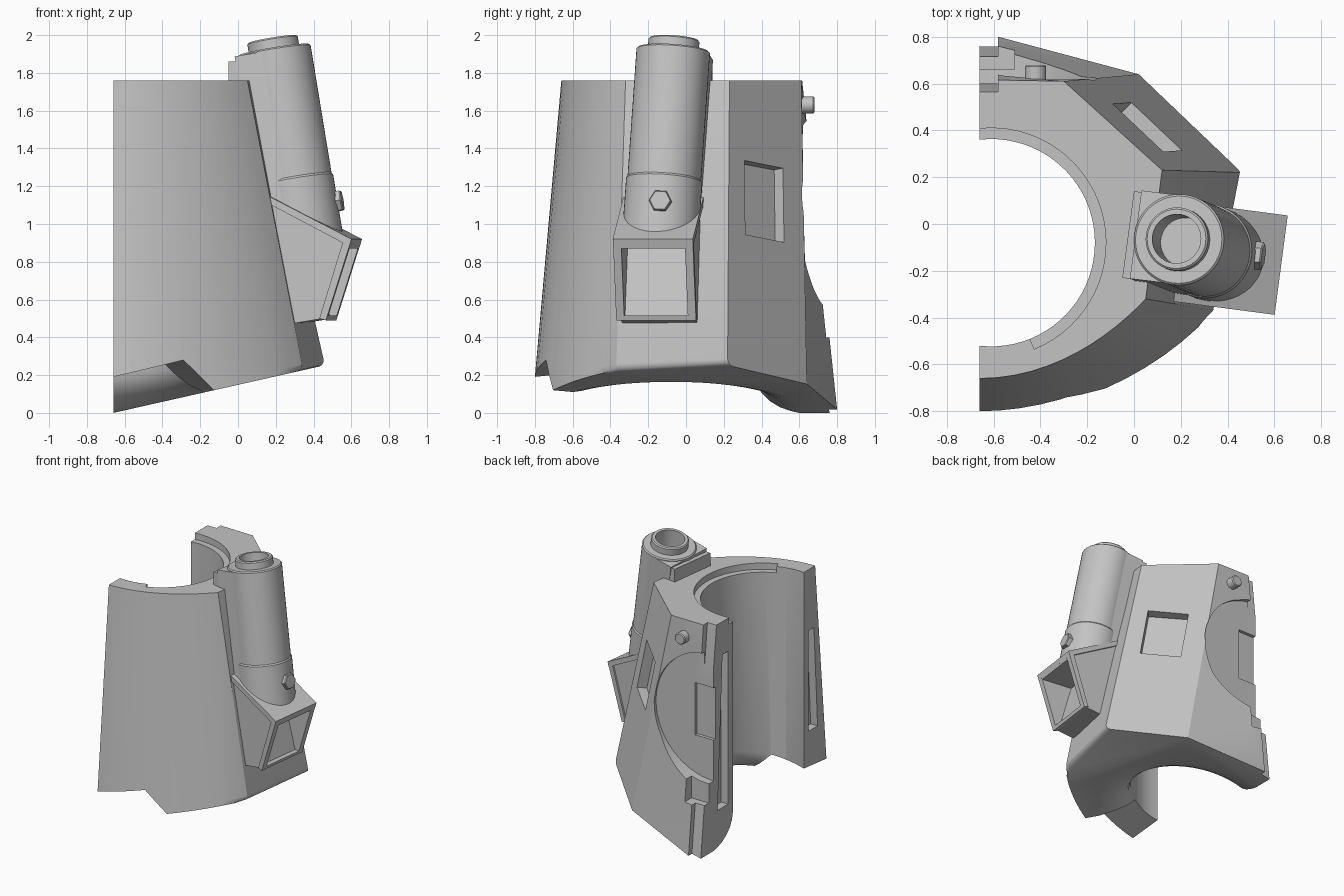
import bpy, bmesh, math
from math import cos, sin, acos, pi
from mathutils import Matrix, Vector
from mathutils.geometry import interpolate_bezier

cube = bpy.data.objects.get("Cube")
if cube:
    bpy.data.objects.remove(cube, do_unlink=True)

GREY = (0.55, 0.55, 0.55, 1)
mat = bpy.data.materials.new("plain grey")
mat.use_nodes = True
mat.diffuse_color = GREY
mat.node_tree.nodes["Principled BSDF"].inputs["Base Color"].default_value = GREY


def finish(name, bm):
    bmesh.ops.recalc_face_normals(bm, faces=bm.faces[:])
    if bm.calc_volume(signed=True) < 0:
        bmesh.ops.reverse_faces(bm, faces=bm.faces[:])
    mesh = bpy.data.meshes.new(name)
    bm.to_mesh(mesh)
    bm.free()
    mesh.materials.append(mat)
    obj = bpy.data.objects.new(name, mesh)
    bpy.context.collection.objects.link(obj)
    return obj


def prism(name, pts, w0, w1, place):
    """Outline pts extruded from w0 to w1; place maps (u, v, w) to space."""
    bm = bmesh.new()
    a = [bm.verts.new(place(u, v, w0)) for u, v in pts]
    b = [bm.verts.new(place(u, v, w1)) for u, v in pts]
    for i in range(len(a)):
        bm.faces.new((a[i - 1], a[i], b[i], b[i - 1]))
    bm.faces.new(a)
    bm.faces.new(b)
    return finish(name, bm)


def box(name, u, v, w, place):
    return prism(name, [(u[0], v[0]), (u[1], v[0]), (u[1], v[1]), (u[0], v[1])], *w, place)


def lathe(name, profile, matrix, n=48):
    """Profile of (radius, height) turned about the local z axis."""
    bm = bmesh.new()
    rings = []
    for r, z in profile:
        if r == 0:
            rings.append([bm.verts.new(matrix @ Vector((0, 0, z)))] * n)
        else:
            rings.append([bm.verts.new(matrix @ Vector((r * cos(2 * pi * i / n), r * sin(2 * pi * i / n), z)))
                          for i in range(n)])
    for a, b in zip(rings, rings[1:]):
        for i in range(n):
            j = (i + 1) % n
            bm.faces.new(list(dict.fromkeys((a[i], a[j], b[j], b[i]))))
    return finish(name, bm)


def volume(mesh):
    bm = bmesh.new()
    bm.from_mesh(mesh)
    v = bm.calc_volume(signed=True)
    bm.free()
    return v


def cut(obj, *cutters):
    """Subtract each cutter, trying another solver if the body is lost."""
    for c in cutters:
        c.hide_render = True
        before, full = obj.data.copy(), volume(obj.data)
        for solver in ('EXACT', 'MANIFOLD', 'FLOAT'):
            mod = obj.modifiers.new("cut", 'BOOLEAN')
            mod.operation = 'DIFFERENCE'
            mod.solver = solver
            mod.object = c
            with bpy.context.temp_override(object=obj, active_object=obj):
                bpy.ops.object.modifier_apply(modifier=mod.name)
            if 0.2 * full < volume(obj.data) < 1.001 * full:
                break
            obj.data = before.copy()


def remove(*objs):
    for o in objs:
        bpy.data.objects.remove(o, do_unlink=True)


def xyz(x, y, z):
    return Vector((x, y, z))


def xz_y(x, z, y):
    return Vector((x, y, z))


def yz_x(y, z, x):
    return Vector((x, y, z))


# ---- shell: outer outline, round inner wall flaring out at the sloping bottom
TOP, EDGE, CX, CY, SLOPE = 1.76, -0.66, -0.61, -0.08, 0.225


def front_curve(*pts):
    return [tuple(p) for p in interpolate_bezier(*[Vector(p) for p in pts], 13)]


def arc_ring(bm, r, height):
    a0, ring = acos((EDGE - CX) / r), []
    for i in range(41):
        x, y = CX + r * cos(a0 * (1 - i / 20)), CY + r * sin(a0 * (1 - i / 20))
        ring.append(bm.verts.new((x, y, TOP if height is None else SLOPE * (x - EDGE) + height)))
    return ring


outer_top = front_curve((EDGE, -0.66), (-0.35, -0.66), (-0.1, -0.48), (0.05, -0.32)) + [
    (0.12, 0.23), (-0.30, 0.61), (-0.58, 0.615), (EDGE, 0.61)]
outer_low = front_curve((EDGE, -0.817), (-0.3, -0.817), (0.08, -0.66), (0.345, -0.37)) + [
    (0.46, 0.22), (0.02, 0.64), (-0.58, 0.80), (EDGE, 0.80)]

bm = bmesh.new()
low = [bm.verts.new((x, y, SLOPE * (x - EDGE))) for x, y in outer_low]
high = [bm.verts.new((x, y, TOP)) for x, y in outer_top]
rings = [arc_ring(bm, r, h) for r, h in
         [(0.68, 0), (0.63, 0.012), (0.58, 0.03), (0.53, 0.06), (0.48, 0.11), (0.455, 0.16), (0.443, 0.22),
          (0.443, None)]]
for a, b in [(low, high)] + list(zip(rings, rings[1:])):
    for i in range(len(a) - 1):
        bm.faces.new((a[i], a[i + 1], b[i + 1], b[i]))
bm.faces.new(low + rings[0])
bm.faces.new(high + rings[-1])
for end, k in ((-1, 0), (0, -1)):
    bm.faces.new([low[end], high[end]] + [r[k] for r in reversed(rings)])
rim = [bm.edges.get((low[i], low[i + 1])) for i in range(13)]
bmesh.ops.bevel(bm, geom=rim, offset=0.035, segments=3, affect='EDGES', profile=0.5)
shell = finish("leg_shell", bm)

# ---- shell cut-outs
n = Vector((0.60, 0.63, 0.13)).normalized()
t = Vector((-0.42, 0.40, -0.08))
t = (t - n * t.dot(n)).normalized()
s = t.cross(n)
slot_mid = Vector((0.058, 0.415, 1.12))
arc = [(CX + 0.49 * cos(a), CY + 0.49 * sin(a)) for a in
       [math.radians(-68 + 170 * i / 32) for i in range(33)]]
disc = [(EDGE + 0.5 * cos(2 * pi * i / 64), 1.05 + 0.5 * sin(2 * pi * i / 64)) for i in range(64)]
cutters = [
    prism("front_notch_cutter", [(-1.2, -0.3), (-1.2, 0.076), (-0.29, 0.28), (-0.11, 0.12), (0.1, -0.3)],
          -1, -0.3, lambda u, v, w: Vector((u - 0.45 * (w + 0.74), w, v))),
    box("side_slot_cutter", (-0.15, 0.15), (-0.2, 0.2), (-0.07, 0.2),
        lambda u, v, w: slot_mid + t * u + s * v + n * w),
    prism("rim_step_cutter", [(CX, CY)] + arc, TOP - 0.05, TOP + 0.1, xyz),
    prism("back_edge_cutter", [(0.56, 1.8), (0.765, -0.05), (1, -0.05), (1, 1.8)], -0.8, -0.582, yz_x),
    prism("back_disc_cutter", disc, 0.60, 1, xz_y),
    box("back_step_cutter", (-0.8, -0.51), (0.40, 0.75), (0.66, 1), xz_y),
    box("back_pocket_cutter", (-0.8, -0.5), (0.87, 1.28), (0.575, 1), xz_y),
    prism("back_end_cutter", [(0.42, 1.5), (0.49, 1.5), (0.55, 0.3), (0.42, 0.3)], -0.8, -0.60, yz_x),
    prism("front_end_cutter", [(-0.58, 1.28), (-0.645, 1.28), (-0.69, 0.49), (-0.58, 0.49)],
          -0.8, -0.60, yz_x),
]
cut(shell, *cutters)
remove(*cutters)

# ---- peg on the back panel
peg = lathe("back_peg", [(0, 0), (0.045, 0), (0.045, 0.088), (0.038, 0.095), (0, 0.095)],
            Matrix.Translation((-0.42, 0.585, 1.63)) @ Matrix.Rotation(-pi / 2, 4, 'X'), 24)

# ---- leaning canister with hollow top collar
u = Vector((-0.164, 0.07, 1)).normalized()
e = Vector((0.99, -0.13, 0))
e = (e - u * e.dot(u)).normalized()
frame = Matrix((e, u.cross(e), u)).transposed().to_4x4()
frame.translation = (0.193, -0.068, 1.91)
canister = lathe("canister", [(0, -1.1), (0.202, -1.1), (0.202, -0.69), (0.195, -0.68), (0.195, 0.005),
                              (0.187, 0.013), (0.135, 0.013), (0.135, 0.062), (0.127, 0.07), (0.105, 0.07),
                              (0.105, -0.15), (0, -0.15)], frame)

# ---- bracket joining the canister to the shell
mount = box("canister_mount", (-0.19, 0), (-0.19, 0.19), (-1.0, 0.0), lambda a, b, c: frame @ Vector((a, b, c)))
rail = prism("mount_rail", [(-0.05, -0.23), (0.05, -0.243), (0.10, 0.127), (0.0, 0.14)], 1.5, 1.86, xyz)
bore = lathe("bore_cutter", [(0, -0.16), (0.12, -0.16), (0.12, 0.1), (0, 0.1)], frame)
cut(mount, bore)
bolt = lathe("hex_bolt", [(0, 0.16), (0.06, 0.16), (0.06, 0.222), (0.054, 0.228), (0, 0.228)],
             frame @ Matrix.Translation((0, 0.015, -0.835)) @ Matrix.Rotation(pi / 2, 4, 'Y')
             @ Matrix.Rotation(pi / 6, 4, 'Z'), 6)

# ---- lower housing with flanges and a tapered opening
d = Vector((0.991, -0.13, 0)).normalized()
across = Vector((0.13, 0.991, 0)).normalized()


def on_housing(a, z, w):
    return Vector((0.265, -0.128, z)) + d * a + across * w


housing = prism("lower_housing", [(-0.1, 1.145), (0.345, 0.915), (0.215, 0.50), (0.0, 0.465)],
                -0.2, 0.2, on_housing)
lid = prism("housing_lid", [(-0.1, 1.16), (0.367, 0.92), (0.355, 0.882), (-0.1, 1.12)],
            -0.214, 0.214, on_housing)
bezel = prism("housing_bezel", [(0.365, 0.915), (0.23, 0.49), (0.195, 0.50), (0.325, 0.92)],
              -0.213, 0.213, on_housing)
opening = prism("opening_cutter", [(0.39, 0.87), (0.27, 0.515), (0.20, 0.515), (0.10, 0.87)],
                -0.17, 0.17, on_housing)
cut(housing, opening)
cut(bezel, opening)

# ---- trim canister and bracket where they meet the lid
below_lid = prism("lid_trim_cutter", [(-0.5, 1.345), (0.6, 0.78), (0.6, 0.3), (-0.5, 0.3)],
                  -0.5, 0.5, on_housing)
cut(canister, below_lid)
cut(mount, below_lid)
remove(bore, opening, below_lid)

# ---- smooth the round surfaces, keep edges sharp
bpy.ops.object.select_all(action='DESELECT')
for o in (shell, peg, canister):
    o.select_set(True)
    bpy.context.view_layer.objects.active = o
bpy.ops.object.shade_smooth_by_angle(angle=math.radians(30))
